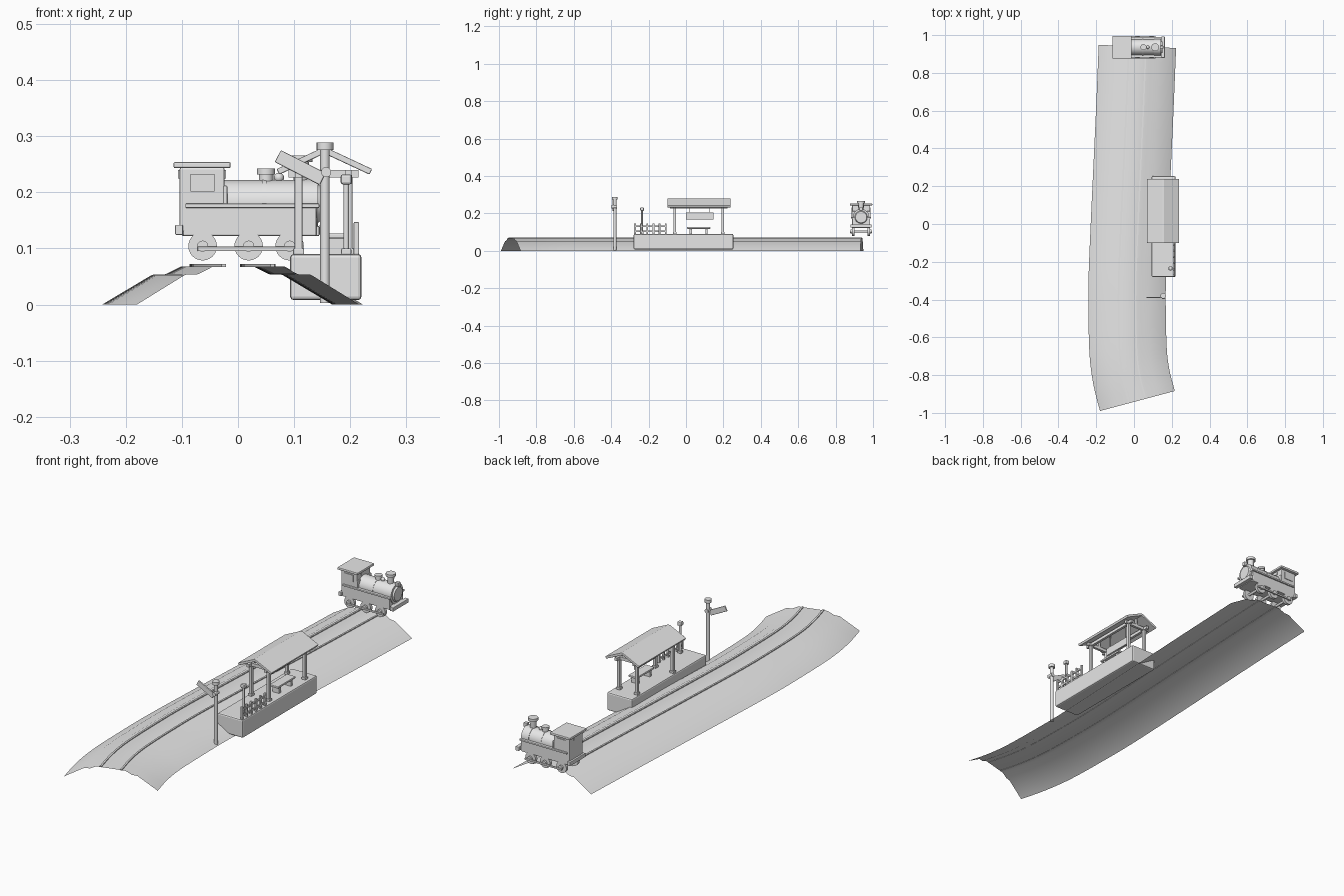
import bpy, bmesh, math
from mathutils import Vector, Matrix

if "Cube" in bpy.data.objects:
    bpy.data.objects.remove(bpy.data.objects["Cube"])

grey = bpy.data.materials.new("plain grey")
grey.diffuse_color = (0.8, 0.8, 0.8, 1)
grey.use_nodes = True
grey.node_tree.nodes["Principled BSDF"].inputs["Base Color"].default_value = grey.diffuse_color


def finish(name, bm, bevel=0.0, smooth=False):
    me = bpy.data.meshes.new(name)
    bm.to_mesh(me)
    bm.free()
    me.materials.append(grey)
    ob = bpy.data.objects.new(name, me)
    bpy.context.collection.objects.link(ob)
    if bevel:
        m = ob.modifiers.new("bevel", 'BEVEL')
        m.width, m.segments = bevel, 2
    if smooth:
        bpy.ops.object.select_all(action='DESELECT')
        ob.select_set(True)
        bpy.context.view_layer.objects.active = ob
        bpy.ops.object.shade_smooth_by_angle(angle=math.radians(35))
    return ob


def box(name, x, y, z, bevel=0.0, tilt=0.0):
    """Box from (min, max) ranges, tilted about y through its centre."""
    bm = bmesh.new()
    bmesh.ops.create_cube(bm, size=1)
    size = [r[1] - r[0] for r in (x, y, z)]
    mid = Vector([(r[1] + r[0]) / 2 for r in (x, y, z)])
    bm.transform(Matrix.Translation(mid) @ Matrix.Rotation(tilt, 4, 'Y') @ Matrix.Diagonal((*size, 1)))
    return finish(name, bm, bevel)


def rod(name, a, b, r, r2=None, n=20):
    """Cylinder or cone from a to b."""
    a, b = Vector(a), Vector(b)
    bm = bmesh.new()
    bmesh.ops.create_cone(bm, cap_ends=True, segments=n, radius1=r,
                          radius2=r if r2 is None else r2, depth=(b - a).length)
    q = (b - a).to_track_quat('Z', 'Y').to_matrix().to_4x4()
    bm.transform(Matrix.Translation((a + b) / 2) @ q)
    return finish(name, bm, smooth=True)


def ball(name, c, r, squash=1.0):
    bm = bmesh.new()
    bmesh.ops.create_uvsphere(bm, u_segments=16, v_segments=10, radius=r)
    bm.transform(Matrix.Translation(c) @ Matrix.Diagonal((1, 1, squash, 1)))
    return finish(name, bm, smooth=True)


# Gently bending track centreline
KEYS = [(0.018, -0.937), (-0.012, -0.82), (-0.030, -0.69), (-0.036, -0.5), (-0.036, -0.3),
        (-0.024, 0.0), (-0.010, 0.3), (0.004, 0.6), (0.018, 0.94)]


def centreline(steps=5):
    k = [Vector(p) for p in KEYS]
    k = [2 * k[0] - k[1]] + k + [2 * k[-1] - k[-2]]
    pts = []
    for i in range(1, len(k) - 2):
        p0, p1, p2, p3 = k[i - 1:i + 3]
        for s in range(steps):
            t = s / steps
            pts.append(0.5 * (2 * p1 + (p2 - p0) * t + (2 * p0 - 5 * p1 + 4 * p2 - p3) * t * t
                              + (3 * p1 - p0 - 3 * p2 + p3) * t ** 3))
    return pts + [k[-2]]


PATH = centreline()


def sweep(name, profile, closed=False):
    bm = bmesh.new()
    rows = []
    for i, p in enumerate(PATH):
        d = (PATH[min(i + 1, len(PATH) - 1)] - PATH[max(i - 1, 0)]).normalized()
        side = Vector((d.y, -d.x))
        rows.append([bm.verts.new((*(p + side * o), z)) for o, z in profile])
    n = len(profile)
    for a, b in zip(rows, rows[1:]):
        for j in range(n if closed else n - 1):
            k = (j + 1) % n
            bm.faces.new((a[j], a[k], b[k], b[j]))
    if closed:
        bm.faces.new(rows[0])
        bm.faces.new(rows[-1][::-1])
        bmesh.ops.recalc_face_normals(bm, faces=bm.faces)
    return finish(name, bm, smooth=True)


# Embankment shell and rails
half = [(0.205, 0.0), (0.116, 0.053), (0.092, 0.054), (0.064, 0.068)]
sweep("embankment", [(-o, z) for o, z in half] + half[::-1])
for s in (-1, 1):
    c = 0.045 * s
    sweep("rail", [(c - 0.004, 0.067), (c - 0.004, 0.072), (c + 0.004, 0.072), (c + 0.004, 0.067)], True)

# Platform
box("platform", (0.093, 0.22), (-0.28, 0.253), (0.008, 0.09), 0.006)

# Shelter
for x in (0.108, 0.197):
    for y in (-0.06, 0.197):
        box("shelter_post", (x - 0.007, x + 0.007), (y - 0.007, y + 0.007), (0.088, 0.24), 0.002)
        box("post_foot", (x - 0.01, x + 0.01), (y - 0.01, y + 0.01), (0.089, 0.1), 0.002)
    box("eaves_beam", (x - 0.006, x + 0.006), (-0.085, 0.222), (0.226, 0.24))
for y in (-0.06, 0.197):
    box("cross_beam", (0.09, 0.215), (y - 0.006, y + 0.006), (0.226, 0.24))
    box("king_post", (0.148, 0.158), (y - 0.005, y + 0.005), (0.236, 0.268))
for s in (-1, 1):
    c = 0.154 + 0.042 * s
    box("roof_slope", (c - 0.045, c + 0.045), (-0.1, 0.238), (0.25, 0.261), 0.002, s * math.radians(25))
box("roof_ridge", (0.148, 0.16), (-0.1, 0.238), (0.27, 0.279), 0.002)
box("hanging_board", (0.15, 0.158), (0.0, 0.147), (0.168, 0.204), 0.001)
for y in (0.02, 0.127):
    box("board_hanger", (0.152, 0.156), (y - 0.002, y + 0.002), (0.2, 0.27))

# Bench
box("bench_seat", (0.155, 0.198), (0.005, 0.13), (0.118, 0.127), 0.002)
for y in (0.025, 0.11):
    box("bench_leg", (0.16, 0.193), (y - 0.006, y + 0.006), (0.088, 0.12))

# Fence and lamp
for i in range(6):
    y = -0.273 + i * 0.033
    box("fence_post", (0.206, 0.216), (y - 0.005, y + 0.005), (0.089, 0.147), 0.002)
for z in (0.105, 0.132):
    box("fence_rail", (0.208, 0.214), (-0.277, -0.103), (z - 0.004, z + 0.004))
rod("lamp_post", (0.193, -0.235, 0.088), (0.193, -0.235, 0.218), 0.005, n=12)
box("lamp_foot", (0.184, 0.202), (-0.244, -0.226), (0.089, 0.1), 0.002)
box("lamp_head", (0.183, 0.203), (-0.245, -0.225), (0.214, 0.232), 0.004)

# Signal
rod("signal_post", (0.155, -0.38, 0.003), (0.155, -0.38, 0.28), 0.0085, n=16)
rod("signal_cap", (0.155, -0.38, 0.275), (0.155, -0.38, 0.289), 0.015, n=16)
box("signal_arm", (0.066, 0.156), (-0.393, -0.386), (0.232, 0.256), 0.002, math.radians(27))
rod("signal_pivot", (0.157, -0.398, 0.236), (0.157, -0.37, 0.236), 0.009, n=16)

# Locomotive body
Y = 0.936


def across(h):
    return (Y - h, Y + h)


box("frame", (-0.1, 0.145), across(0.04), (0.122, 0.14), 0.002)
for a, b in ((-0.112, -0.098), (0.145, 0.163)):
    box("buffer_beam", (a, b), across(0.056), (0.124, 0.142), 0.002)
box("side_tank", (-0.098, 0.14), across(0.048), (0.122, 0.174), 0.003)
box("running_board", (-0.094, 0.145), across(0.054), (0.172, 0.18), 0.002)
box("cab", (-0.104, -0.024), across(0.048), (0.13, 0.244), 0.003)
box("cab_roof", (-0.115, -0.013), across(0.06), (0.243, 0.254), 0.003)
for s in (-1, 1):
    y = Y + s * 0.049
    box("side_window", (-0.085, -0.042), (y - 0.002, y + 0.002), (0.201, 0.233))
for x in (-0.105, -0.023):
    box("end_window", (x - 0.002, x + 0.002), across(0.02), (0.225, 0.24))
box("cab_front_plate", (-0.026, -0.019), across(0.05), (0.174, 0.212), 0.002)

# Boiler and fittings
rod("boiler", (-0.024, Y, 0.18), (0.13, Y, 0.18), 0.042, n=32)
rod("smokebox", (0.105, Y, 0.18), (0.143, Y, 0.18), 0.044, n=32)
rod("smokebox_door", (0.143, Y, 0.18), (0.15, Y, 0.18), 0.034, 0.03, n=32)
rod("boiler_band", (0.043, Y, 0.18), (0.051, Y, 0.18), 0.0435, n=32)
rod("dome", (0.05, Y, 0.215), (0.05, Y, 0.236), 0.013)
rod("dome_cap", (0.05, Y, 0.232), (0.05, Y, 0.242), 0.016)
ball("whistle", (0.073, Y, 0.226), 0.009)
rod("chimney", (0.112, Y, 0.215), (0.112, Y, 0.26), 0.013, 0.015)
rod("chimney_rim", (0.112, Y, 0.254), (0.112, Y, 0.266), 0.021)
box("headlamp", (0.138, 0.155), across(0.008), (0.215, 0.234), 0.002)

# Wheels and coupling rods
for x in (-0.063, 0.019, 0.092):
    rod("axle", (x, Y - 0.04, 0.104), (x, Y + 0.04, 0.104), 0.006, n=12)
    for s in (-1, 1):
        rod("wheel", (x, Y + s * 0.035, 0.104), (x, Y + s * 0.048, 0.104), 0.0255, n=24)
        rod("wheel_hub", (x, Y + s * 0.048, 0.104), (x, Y + s * 0.056, 0.104), 0.01, n=12)
for s in (-1, 1):
    y = Y + s * 0.056
    box("coupling_rod", (-0.072, 0.115), (y - 0.003, y + 0.003), (0.095, 0.103), 0.001)
